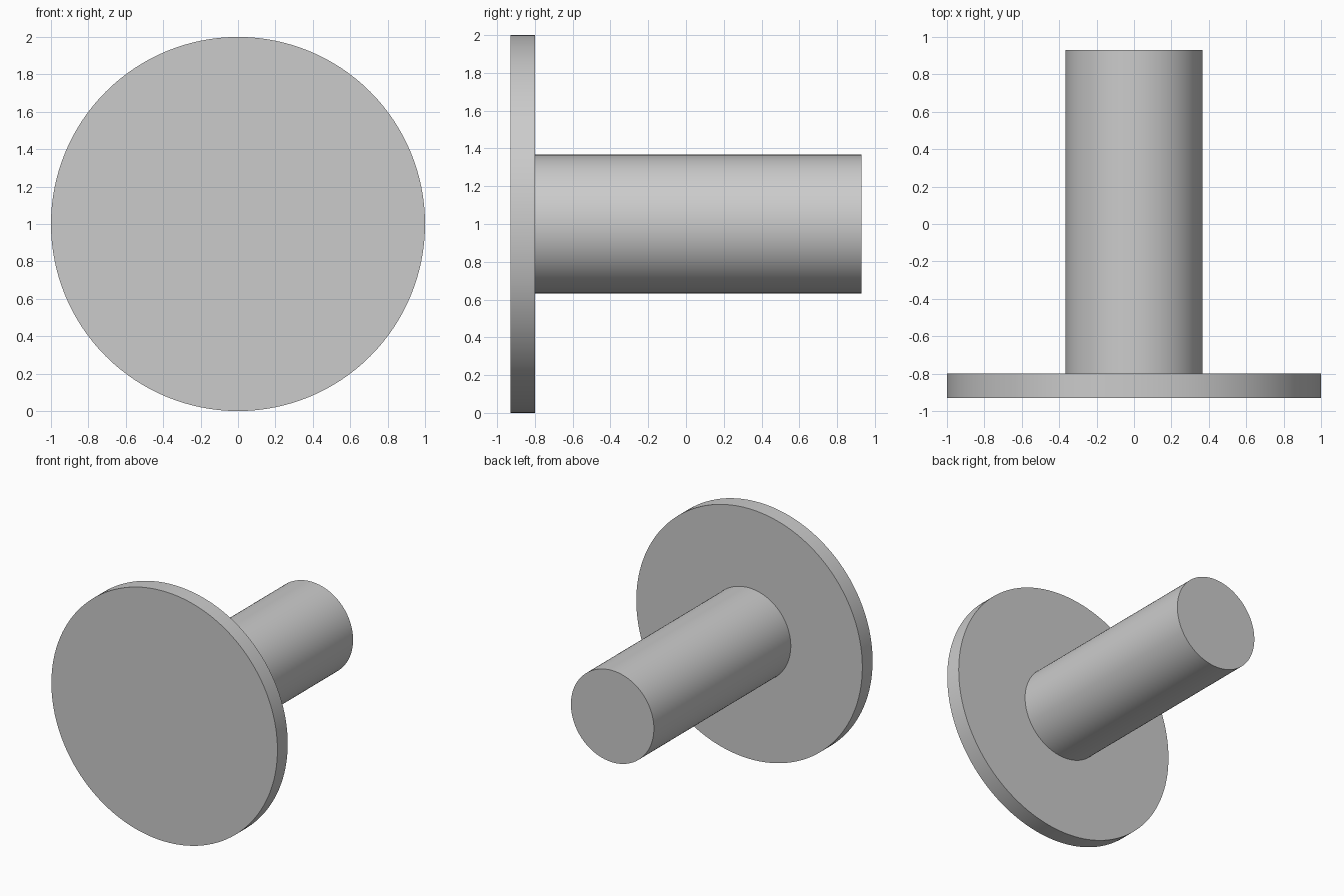
import bpy
import math
from mathutils import Matrix, Vector

cube = bpy.data.objects.get("Cube")
if cube:
    bpy.data.objects.remove(cube, do_unlink=True)

SEGMENTS = 128
FRONT, STEP, BACK = -0.93, -0.80, 0.93
DISC_RADIUS, SHAFT_RADIUS = 1.0, 0.367

# Plain grey finish
grey = bpy.data.materials.new("plain_grey")
grey.use_nodes = True
colour = (0.6, 0.6, 0.6, 1.0)
grey.diffuse_color = colour
grey.node_tree.nodes["Principled BSDF"].inputs["Base Color"].default_value = colour


def round_bar(name, radius, y_start, y_end):
    """Solid cylinder lying along y, centred on the disc axis."""
    bpy.ops.mesh.primitive_cylinder_add(
        vertices=SEGMENTS, radius=radius, depth=y_end - y_start)
    bar = bpy.context.object
    bar.name = name
    bar.data.transform(Matrix.Rotation(math.pi / 2, 4, "X"))
    bar.location = Vector((0, (y_start + y_end) / 2, DISC_RADIUS))
    bar.data.materials.append(grey)
    bpy.ops.object.shade_smooth_by_angle(angle=math.radians(30))
    return bar


# Flat round head and the shaft behind it
round_bar("head_disc", DISC_RADIUS, FRONT, STEP)
round_bar("shaft", SHAFT_RADIUS, STEP, BACK)
